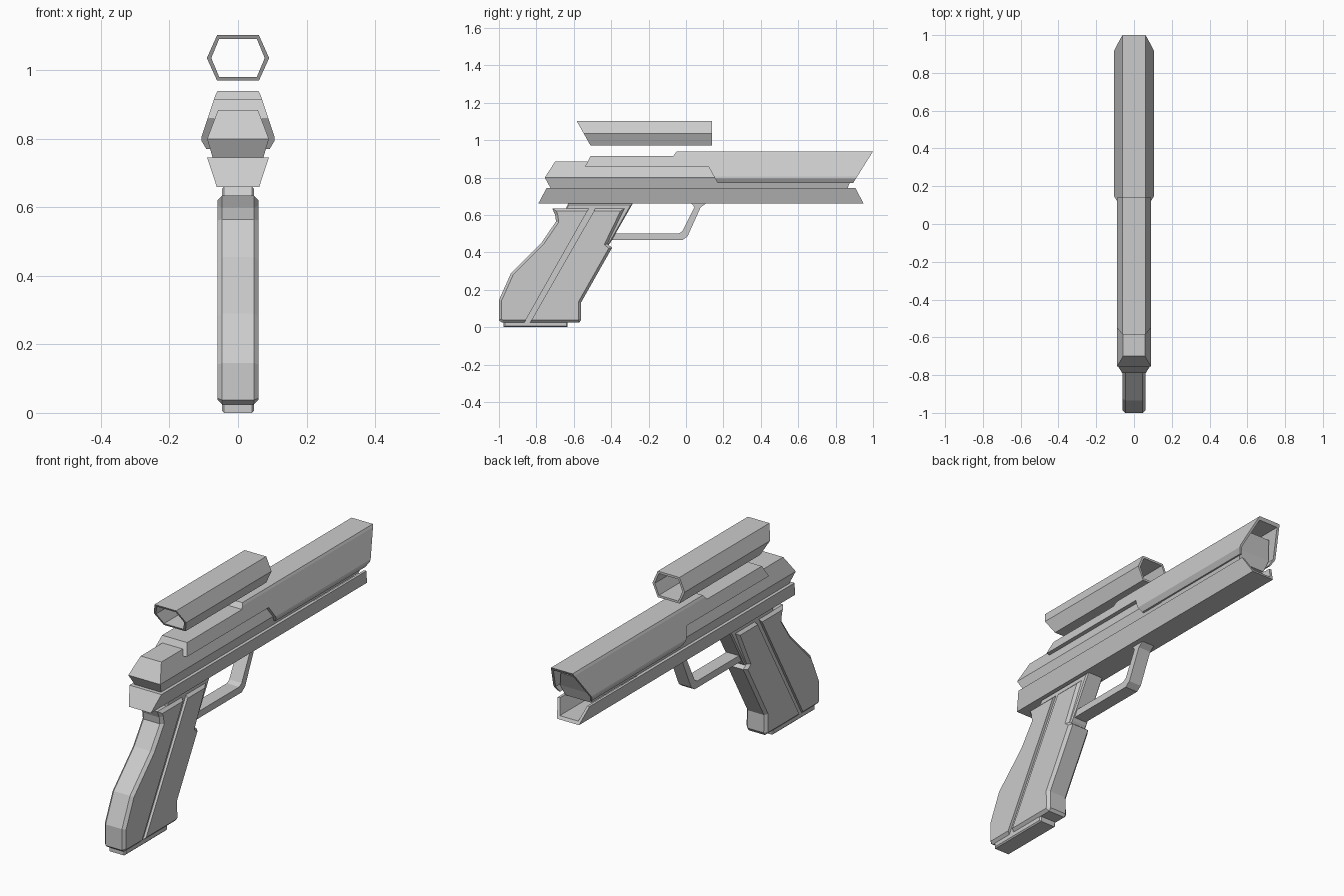
import bpy, bmesh

if "Cube" in bpy.data.objects:
    bpy.data.objects.remove(bpy.data.objects["Cube"])


def width_at(table, z):
    """Half width at height z, linear between (z, half_width) pairs."""
    if z <= table[0][0]:
        return table[0][1]
    for (z0, w0), (z1, w1) in zip(table, table[1:]):
        if z <= z1:
            return w0 + (w1 - w0) * (z - z0) / (z1 - z0)
    return table[-1][1]


def solid(name, side, widths, bevel=0):
    """Extrude a (y, z) side outline across x, with the width varying by height."""
    table = widths if isinstance(widths, list) else [(0, widths)]
    bm = bmesh.new()
    left = [bm.verts.new((-1, y, z)) for y, z in side]
    right = [bm.verts.new((1, y, z)) for y, z in side]
    bm.faces.new(left)
    bm.faces.new(right[::-1])
    n = len(side)
    for i in range(n):
        j = (i + 1) % n
        bm.faces.new((left[j], left[i], right[i], right[j]))
    for z, _ in table:
        geom = bm.verts[:] + bm.edges[:] + bm.faces[:]
        bmesh.ops.bisect_plane(bm, geom=geom, dist=1e-5,
                               plane_co=(0, 0, z), plane_no=(0, 0, 1))
    for v in bm.verts:
        v.co.x *= width_at(table, v.co.z)
    if bevel:
        rim = [e for e in bm.edges if e.verts[0].co.x * e.verts[1].co.x > 0]
        bmesh.ops.bevel(bm, geom=rim, offset=bevel, segments=1,
                        affect='EDGES', profile=0.5)
    bmesh.ops.recalc_face_normals(bm, faces=bm.faces[:])
    mesh = bpy.data.meshes.new(name)
    bm.to_mesh(mesh)
    bm.free()
    obj = bpy.data.objects.new(name, mesh)
    bpy.context.collection.objects.link(obj)
    return obj


def cut(target, cutter):
    """Subtract the cutter and remove it."""
    cutter.hide_render = True
    mod = target.modifiers.new("cut", 'BOOLEAN')
    mod.operation = 'DIFFERENCE'
    mod.solver = 'EXACT'
    mod.object = cutter
    bpy.context.view_layer.objects.active = target
    bpy.ops.object.modifier_apply(modifier=mod.name)
    bpy.data.objects.remove(cutter)


# Hexagonal sight tube with a raked rear end
sight = solid("sight_tube", [(-.585, 1.103), (.14, 1.103), (.14, .97), (-.51, .97)],
              [(.97, .061), (1.036, .091), (1.103, .061)])
cut(sight, solid("sight_bore", [(-.8, 1.092), (.3, 1.092), (.3, .981), (-.8, .981)],
                 [(.981, .055), (1.036, .078), (1.092, .055)]))

# Outer slide shell, hollow at the muzzle
shell = solid("slide_shell",
              [(-.54, .858), (-.51, .915), (-.068, .915), (-.05, .94), (1, .94),
               (.912, .80), (.893, .77), (.17, .77), (.12, .858)],
              [(.77, .092), (.795, .107), (.805, .107), (.928, .066), (.94, .06)])
cut(shell, solid("muzzle_cavity", [(.3, .925), (1.2, .925), (1.2, .7), (.3, .7)],
                 [(.77, .084), (.80, .096), (.925, .054)]))

# Inner slide body showing at the rear and under the shell
solid("slide_core",
      [(-.725, .745), (-.755, .80), (-.70, .885), (.925, .885), (.885, .80), (.865, .745)],
      [(.745, .074), (.80, .09), (.885, .058)])

# Lower frame rail, an open channel at the front
rail = solid("frame_rail", [(-.745, .745), (.905, .745), (.95, .66), (-.79, .66)],
             [(.66, .062), (.745, .09)])
cut(rail, solid("rail_channel", [(.5, .80), (1.2, .80), (1.2, .675), (.5, .675)],
                [(.675, .052), (.745, .077)]))

# Grip panels with a diagonal groove on each side
grip = solid("grip",
             [(-.715, .635), (-.70, .60), (-.695, .565), (-.77, .455), (-.935, .29),
              (-1, .145), (-1, .037), (-.985, .025), (-.57, .025), (-.56, .04),
              (-.562, .13), (-.395, .425), (-.42, .445), (-.328, .635)],
             .06, bevel=.014)
cut(grip, solid("grip_groove", [(-.878, .0), (-.505, .66), (-.47, .66), (-.848, .0)], .2))

# Grip core seen at the neck, base and in the groove
solid("grip_core",
      [(-.975, 0), (-.635, 0), (-.63, .05), (-.43, .42), (-.405, .45), (-.285, .66),
       (-.63, .66), (-.65, .62), (-.975, .03)], .047, bevel=.006)

# Trigger guard
solid("trigger_guard",
      [(.105, .66), (.078, .64), (.008, .485), (-.02, .465), (-.42, .465), (-.38, .50),
       (-.04, .50), (-.02, .512), (.045, .642), (.03, .66)], .035)
